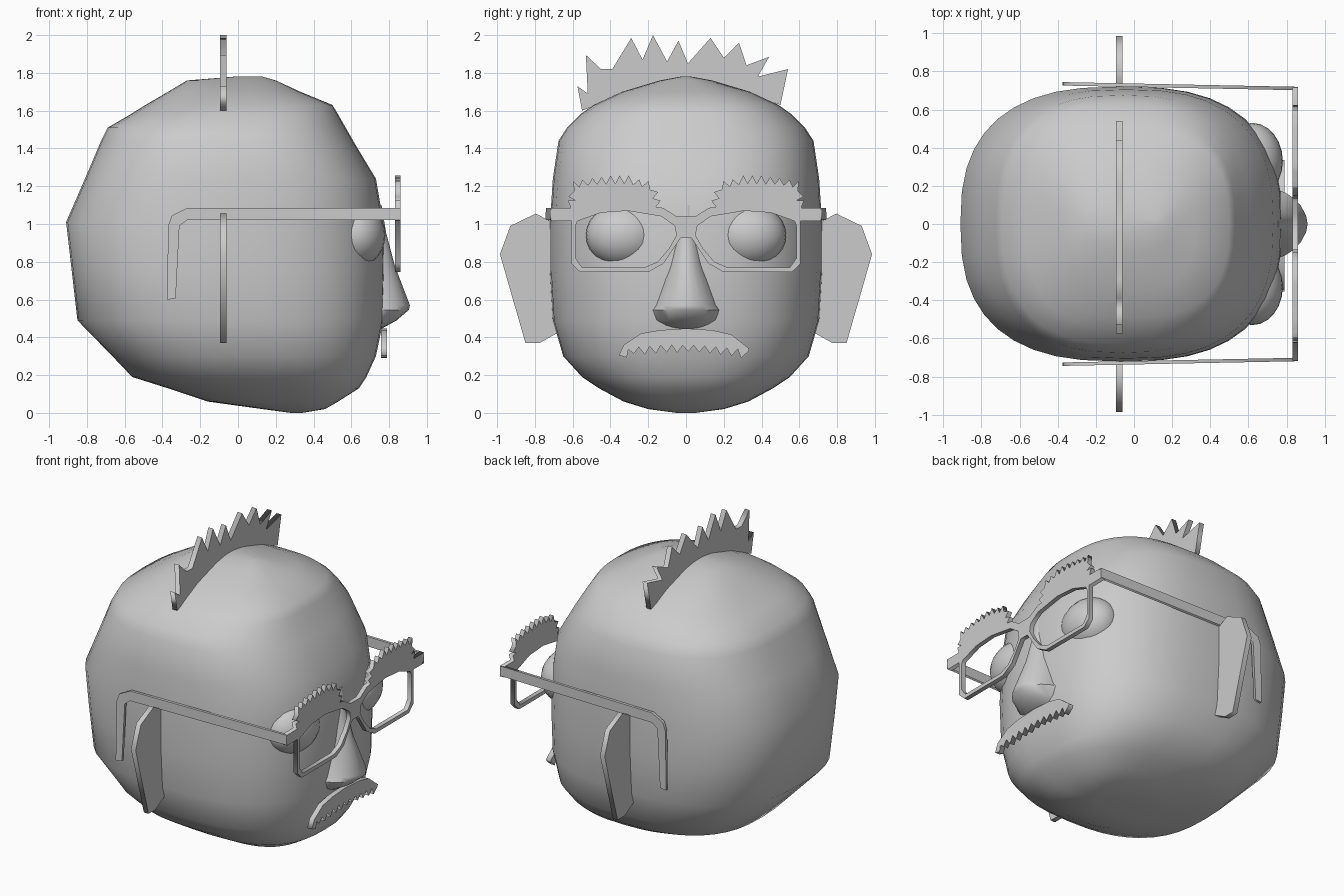
import bpy, bmesh, math, random
from mathutils import Vector

if "Cube" in bpy.data.objects:
    bpy.data.objects.remove(bpy.data.objects["Cube"])

random.seed(4)


def add_object(name, bm, smooth=None):
    bmesh.ops.recalc_face_normals(bm, faces=bm.faces[:])
    me = bpy.data.meshes.new(name)
    bm.to_mesh(me)
    bm.free()
    ob = bpy.data.objects.new(name, me)
    bpy.context.collection.objects.link(ob)
    if smooth:
        bpy.ops.object.select_all(action='DESELECT')
        ob.select_set(True)
        bpy.context.view_layer.objects.active = ob
        bpy.ops.object.shade_smooth_by_angle(angle=math.radians(smooth))
    return ob


def loft(name, rings, closed, smooth):
    bm = bmesh.new()
    vs = [[bm.verts.new(p) for p in r] for r in rings]
    n = len(rings[0])
    for a, b in zip(vs, vs[1:]):
        for i in range(n if closed else n - 1):
            j = (i + 1) % n
            bm.faces.new((a[i], a[j], b[j], b[i]))
    bm.faces.new(vs[0])
    bm.faces.new(vs[-1])
    return add_object(name, bm, smooth)


def plate(name, loops, thick, place):
    """Flat cut-out: filled outline (plus holes), place maps (u, v, w) to world."""
    cu = bpy.data.curves.new(name, 'CURVE')
    cu.dimensions, cu.fill_mode, cu.extrude = '2D', 'BOTH', thick / 2
    for pts in loops:
        sp = cu.splines.new('POLY')
        sp.points.add(len(pts) - 1)
        for p, (u, v) in zip(sp.points, pts):
            p.co = (u, v, 0, 1)
        sp.use_cyclic_u = True
    tmp = bpy.data.objects.new(name + "_tmp", cu)
    bpy.context.collection.objects.link(tmp)
    bpy.context.view_layer.update()
    me = bpy.data.meshes.new_from_object(tmp.evaluated_get(bpy.context.evaluated_depsgraph_get()))
    bpy.data.objects.remove(tmp)
    bm = bmesh.new()
    bm.from_mesh(me)
    bmesh.ops.remove_doubles(bm, verts=bm.verts[:], dist=1e-5)
    for v in bm.verts:
        v.co = place(*v.co)
    return add_object(name, bm)


def zigzag(path, n, amp):
    """Resample a path into n jagged teeth pointing to its right-hand side."""
    P = [Vector(p) for p in path]
    lens = [(b - a).length for a, b in zip(P, P[1:])]
    out = []
    for k in range(2 * n + 1):
        d = sum(lens) * k / (2 * n)
        i = 0
        while i < len(lens) - 1 and d > lens[i]:
            d -= lens[i]
            i += 1
        t = (P[i + 1] - P[i]).normalized()
        q = P[i] + t * d
        if k % 2:
            q += Vector((t.y, -t.x)) * amp * random.uniform(0.75, 1.1)
        out.append((q.x, q.y))
    return out


def at_x(x):
    return lambda u, v, w: (x + w, u, v)


# Head: stacked rounded sections (z, back x, front x, half width)
rows = [(0, .28, .34, .05), (.02, .13, .46, .2), (.06, -.16, .53, .33), (.13, -.37, .64, .46),
        (.19, -.56, .68, .55), (.3, -.665, .73, .65), (.49, -.85, .77, .705), (.75, -.88, .775, .72),
        (1.01, -.91, .77, .72), (1.24, -.81, .73, .705), (1.44, -.725, .61, .675),
        (1.51, -.69, .57, .63), (1.58, -.57, .53, .56), (1.63, -.49, .5, .49),
        (1.7, -.37, .33, .34), (1.76, -.27, .2, .14), (1.78, -.02, .13, .03)]


def power(c, e=2 / 2.6):
    return math.copysign(abs(c) ** e, c)


rings = []
for z, b, f, hw in rows:
    angs = [2 * math.pi * i / 40 for i in range(40)]
    rings.append([((b + f) / 2 + (f - b) / 2 * power(math.cos(a)), hw * power(math.sin(a)), z) for a in angs])
loft("head", rings, True, 60)

# Nose
nose = [(1.1, .76, .05), (.95, .785, .065), (.78, .83, .1), (.57, .91, .17),
        (.545, .905, .19), (.49, .84, .18), (.44, .75, .12)]
rings = []
for z, tip, hw in nose:
    angs = [math.pi * (i / 12 - .5) for i in range(13)]
    rings.append([(.68 + (tip - .68) * math.cos(a), hw * math.sin(a), z) for a in angs])
loft("nose", rings, True, 50)

# Closed eyes
for s, side in ((1, "left"), (-1, "right")):
    bm = bmesh.new()
    bmesh.ops.create_uvsphere(bm, u_segments=24, v_segments=14, radius=1)
    for v in bm.verts:
        v.co = (.62 + .16 * v.co.x, s * .33 + .2 * v.co.y, .94 + .17 * v.co.z)
    add_object(side + "_eye", bm, 60)

# Glasses front with jagged brows on top
brow = zigzag([(.61, 1.085), (.585, 1.12), (.595, 1.19), (.5, 1.21), (.3, 1.215), (.19, 1.185), (.16, 1.09)], 13, .042)
half = [(.03, .925), (.12, .79), (.2, .745), (.56, .745), (.607, .79), (.607, 1.015),
        (.715, 1.015), (.715, 1.085)] + brow + [(.12, 1.085), (.05, 1.04)]
lens = [(.05, .94), (.06, .99), (.13, 1.04), (.31, 1.07), (.45, 1.06), (.575, 1.015),
        (.585, .99), (.585, .82), (.55, .77), (.22, .77), (.15, .8), (.09, .87)]


def flip(pts):
    return [(-u, v) for u, v in reversed(pts)]


plate("glasses_front", [half + flip(half), lens, flip(lens)], .03, at_x(.845))

# Temple arms, splaying slightly outward to the back
arm = [(.86, 1.085), (-.27, 1.085), (-.35, 1.045), (-.37, .99), (-.375, .6), (-.33, .605),
       (-.31, .99), (-.27, 1.02), (.86, 1.02)]
for s, side in ((1, "left"), (-1, "right")):
    plate(side + "_temple_arm", [arm], .018,
          lambda u, v, w, s=s: (u, s * (.71 + .02 * (.86 - u) + w), v))

# Ears
ear = [(.65, .97), (.70, 1.005), (.795, 1.055), (.93, .99), (.985, .84), (.85, .37), (.775, .37), (.65, .44)]
plate("left_ear", [ear], .034, at_x(-.077))
plate("right_ear", [flip(ear)], .034, at_x(-.077))

# Spiky hair strip
hair = [(-.55, 1.6), (-.575, 1.73), (-.52, 1.69), (-.53, 1.895), (-.45, 1.82), (-.39, 1.82),
        (-.29, 1.985), (-.23, 1.87), (-.175, 2.0), (-.1, 1.86), (-.04, 1.97), (.01, 1.85),
        (.13, 1.985), (.2, 1.88), (.28, 1.96), (.32, 1.84), (.44, 1.885), (.38, 1.78),
        (.54, 1.82), (.5, 1.63), (.3, 1.7), (0, 1.75), (-.3, 1.7)]
plate("hair_strip", [hair], .034, at_x(-.077))

# Moustache
lower = zigzag([(-.355, .305), (-.29, .345), (-.1, .36), (.1, .355), (.27, .34), (.33, .325)], 12, .04)
plate("moustache", [lower + [(.335, .34), (.24, .415), (.14, .438), (0, .447), (-.14, .438), (-.24, .42), (-.33, .36)]],
      .034, at_x(.773))
